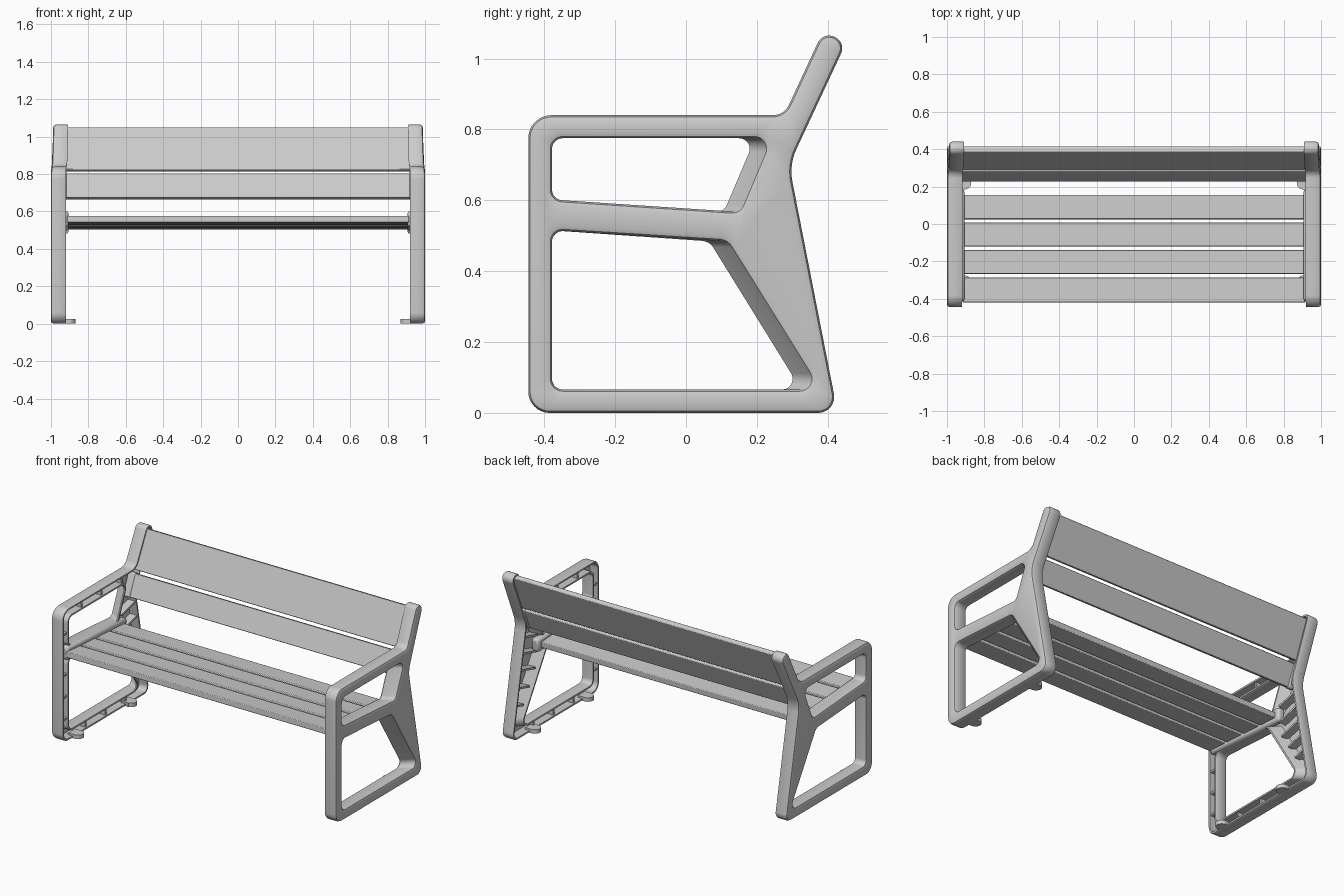
import bpy, bmesh, math
from mathutils import Vector, Matrix

if "Cube" in bpy.data.objects:
    bpy.data.objects.remove(bpy.data.objects["Cube"])

grey = bpy.data.materials.new("light_grey")
grey.use_nodes = True
COLOR = (0.6, 0.6, 0.6, 1)
grey.diffuse_color = COLOR
grey.node_tree.nodes["Principled BSDF"].inputs["Base Color"].default_value = COLOR


def finish(name, bm, mirror=False, bevel=0):
    bmesh.ops.recalc_face_normals(bm, faces=bm.faces)
    mesh = bpy.data.meshes.new(name)
    bm.to_mesh(mesh)
    bm.free()
    mesh.materials.append(grey)
    ob = bpy.data.objects.new(name, mesh)
    bpy.context.collection.objects.link(ob)
    bpy.ops.object.select_all(action='DESELECT')
    ob.select_set(True)
    bpy.context.view_layer.objects.active = ob
    bpy.ops.object.shade_smooth_by_angle(angle=math.radians(35))
    if bevel:
        mod = ob.modifiers.new("rounding", 'BEVEL')
        mod.width, mod.segments = bevel, 2
    if mirror:
        mod = ob.modifiers.new("mirror", 'MIRROR')
        mod.use_axis[0] = True
    return ob


def rounded(corners, steps=8):
    """Closed loop of (y, z) points with circular corners from (y, z, radius)."""
    pts = []
    for i, (y, z, r) in enumerate(corners):
        c = Vector((y, z))
        u = (Vector(corners[i - 1][:2]) - c).normalized()
        v = (Vector(corners[(i + 1) % len(corners)][:2]) - c).normalized()
        half = u.angle(v) / 2
        a, b, w = c + u * r / math.tan(half), c + v * r / math.tan(half), math.sin(half)
        for k in range(steps + 1):
            t = k / steps
            p, q, s = (1 - t) ** 2, 2 * w * t * (1 - t), t * t
            pts.append((a * p + c * q + b * s) / (p + q + s))
    return pts


def offset(pts, d):
    """Move a counter-clockwise loop inward by d."""
    out = []
    for i, p in enumerate(pts):
        e = (p - pts[i - 1]).normalized() + (pts[(i + 1) % len(pts)] - p).normalized()
        e.normalize()
        out.append(p + Vector((-e.y, e.x)) * d)
    return out


def add_box(bm, centre, size, tilt=0):
    m = Matrix.Translation(centre) @ Matrix.Rotation(tilt, 4, 'X') @ Matrix.Diagonal((*size, 1))
    bmesh.ops.create_cube(bm, size=1, matrix=m)


# Side frame: outline and two openings; openings flare towards the outer face
outline = rounded([(-.445, 0, .06), (.428, 0, .045), (.291, .70, .15), (.452, 1.045, .035),
                   (.387, 1.077, .035), (.277, .84, .05), (-.445, .84, .065)])


def lower_opening(bottom_y, top_y):
    return rounded([(-.378, .066, .03), (bottom_y, .066, .03), (top_y, .484, .04), (-.378, .515, .03)])


def upper_opening(bottom_y, top_y):
    return rounded([(-.378, .602, .03), (bottom_y, .567, .03), (top_y, .775, .03), (-.378, .775, .03)])


loops = [(outline, outline, 1),
         (lower_opening(.375, .115), lower_opening(.325, .066), -1),
         (upper_opening(.15, .238), upper_opening(.107, .195), -1)]
# (use inner loop, inset, x) from the outer face round to the floor of the hollow back
stations = [(0, .016, 1), (0, .005, .996), (0, 0, .984), (1, 0, .925),
            (1, .003, .92), (1, .013, .92), (0, .014, .977)]

bm = bmesh.new()
faces_to_fill = [[], []]
for outer, inner, sign in loops:
    rings = []
    for use_inner, inset, x in stations:
        ring = []
        for p in offset(inner if use_inner else outer, inset * sign):
            t = min(max((p.y - .8) / .12, 0), 1)
            ring.append(bm.verts.new((x - .012 * t * t * (3 - 2 * t), p.x, p.y)))
        rings.append(ring)
    n = len(outer)
    for r0, r1 in zip(rings, rings[1:]):
        for i in range(n):
            bm.faces.new((r0[i], r0[(i + 1) % n], r1[(i + 1) % n], r1[i]))
    for fill, ring in zip(faces_to_fill, (rings[0], rings[-1])):
        fill += [bm.edges.get((ring[i], ring[(i + 1) % n])) for i in range(n)]
for fill in faces_to_fill:
    bmesh.ops.triangle_fill(bm, edges=fill, use_beauty=True)
finish("side_frames", bm, mirror=True)

# Stiffening ribs in the hollow inner side of each frame
bm = bmesh.new()
for z in (.14, .28, .42, .68):
    add_box(bm, (.953, -.412, z), (.05, .05, .012))
for y in (-.2, 0, .2):
    add_box(bm, (.953, y, .034), (.05, .012, .05))
    add_box(bm, (.953, y - .04, .808), (.05, .012, .05))
for z in (.2, .3, .4, .5, .6):
    back = .42 - .195 * (z - .04) - .01
    front = .36 - .6 * (z - .1) if z < .48 else .16
    add_box(bm, (.953, (front + back) / 2, z), (.05, back - front, .012), .25)
finish("frame_ribs", bm, mirror=True)

# Seat supports on the inner side of the frames
SEAT_TILT = -math.atan(.066)
bm = bmesh.new()
add_box(bm, (.931, -.115, .541), (.05, .60, .085), SEAT_TILT)
finish("seat_supports", bm, mirror=True, bevel=.015)

# Backrest supports
BACK_TILT = -math.atan(.43)
bm = bmesh.new()
add_box(bm, (.94, .268, .735), (.05, .045, .15), BACK_TILT)
finish("backrest_supports", bm, mirror=True, bevel=.01)

# Ground fixing tabs with round ends
bm = bmesh.new()
for y in (-.31, .22):
    add_box(bm, (.925, y, .0125), (.05, .07, .025))
    bmesh.ops.create_cone(bm, cap_ends=True, segments=24, radius1=.035, radius2=.035, depth=.025,
                          matrix=Matrix.Translation((.905, y, .0125)))
finish("fixing_tabs", bm, mirror=True)

# Seat slats
for i, (y0, y1) in enumerate([(-.42, -.287), (-.267, -.14), (-.12, .007), (.025, .155)]):
    y = (y0 + y1) / 2
    bm = bmesh.new()
    add_box(bm, (0, y, .559 - .066 * (y + .42)), (1.83, y1 - y0, .036), SEAT_TILT)
    finish(f"seat_slat_{i + 1}", bm, bevel=.004)

# Backrest boards
for name, z0, z1 in (("lower", .665, .803), ("upper", .813, 1.05)):
    z = (z0 + z1) / 2
    bm = bmesh.new()
    add_box(bm, (0, .24 + .43 * (z - .67), z), (1.87, .032, (z1 - z0) * 1.08 - .008), BACK_TILT)
    finish(f"{name}_backrest_board", bm, bevel=.004)
